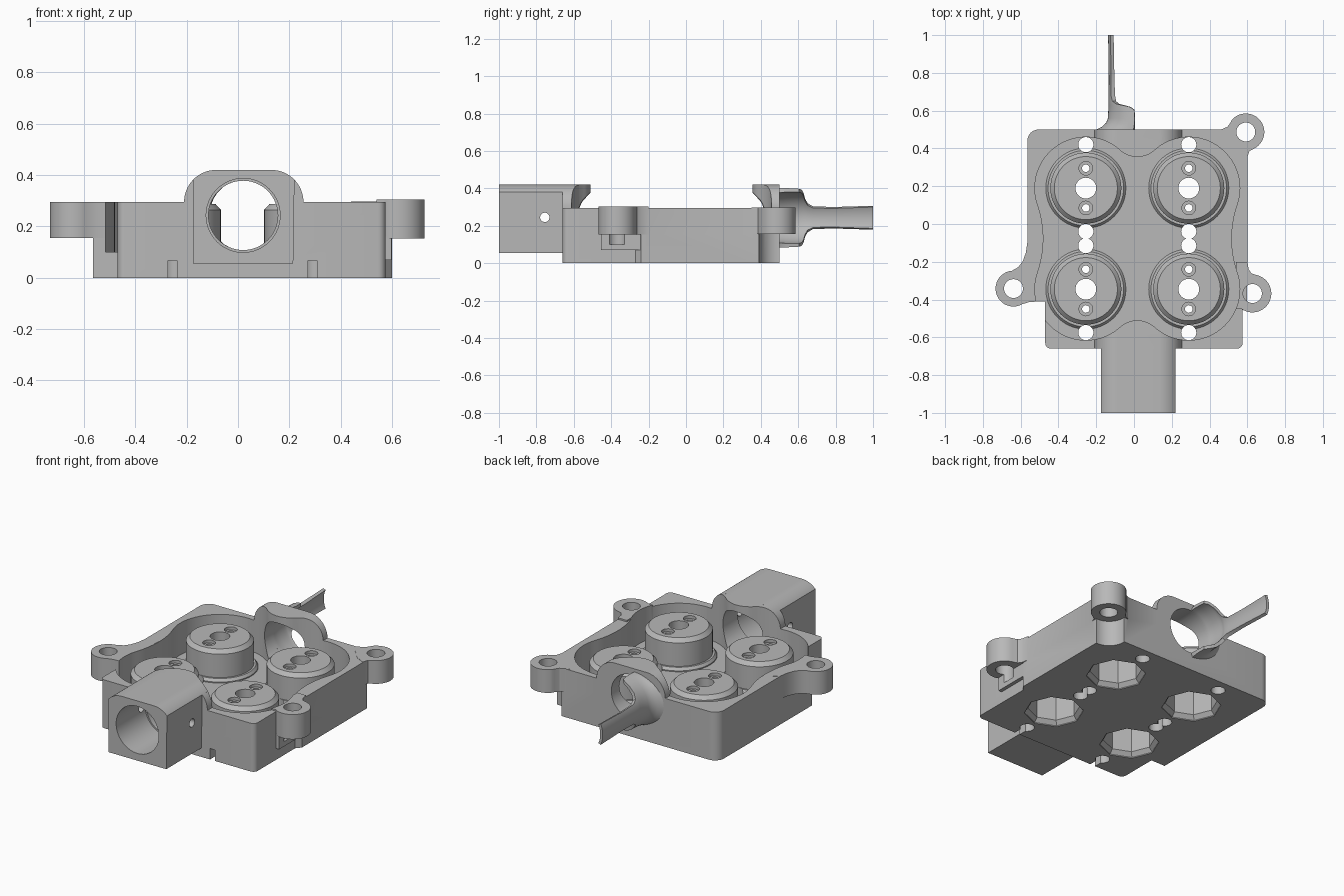
import bpy, bmesh
from math import sin, cos, radians, degrees, atan2, acos

if "Cube" in bpy.data.objects:
    bpy.data.objects.remove(bpy.data.objects["Cube"])

grey = bpy.data.materials.new("plain grey")
grey.use_nodes = True
grey.diffuse_color = (0.48, 0.48, 0.48, 1)
grey.node_tree.nodes["Principled BSDF"].inputs["Base Color"].default_value = (0.48, 0.48, 0.48, 1)


def finish(name, bm):
    bmesh.ops.recalc_face_normals(bm, faces=bm.faces)
    mesh = bpy.data.meshes.new(name)
    bm.to_mesh(mesh)
    bm.free()
    mesh.materials.append(grey)
    ob = bpy.data.objects.new(name, mesh)
    bpy.context.collection.objects.link(ob)
    return ob


def arc(cx, cy, r, a, b, n=16):
    return [(cx + r * cos(radians(a + (b - a) * i / n)),
             cy + r * sin(radians(a + (b - a) * i / n))) for i in range(n + 1)]


def prism(name, pts, lo, hi, axis="z"):
    """Extrude a flat outline between lo and hi along an axis."""
    place = {"z": lambda u, v, t: (u, v, t),
             "y": lambda u, v, t: (u, t, v),
             "x": lambda u, v, t: (t, u, v)}[axis]
    bm = bmesh.new()
    rings = [[bm.verts.new(place(u, v, t)) for u, v in pts] for t in (lo, hi)]
    for ring in rings:
        bm.faces.new(ring)
    n = len(pts)
    for i in range(n):
        j = (i + 1) % n
        bm.faces.new((rings[0][i], rings[0][j], rings[1][j], rings[1][i]))
    return finish(name, bm)


def rod(name, u, v, r, lo, hi, axis="z", n=32):
    return prism(name, arc(u, v, r, 0, 360, n)[:-1], lo, hi, axis)


def box(name, x0, x1, y0, y1, z0, z1):
    return prism(name, [(x0, y0), (x1, y0), (x1, y1), (x0, y1)], z0, z1)


def lathe(name, x, y, profile, n=64):
    """Turn a (radius, height) profile around a vertical axis."""
    bm = bmesh.new()
    vs = [bm.verts.new((r, 0, z)) for r, z in profile]
    es = [bm.edges.new(p) for p in zip(vs, vs[1:])]
    bmesh.ops.spin(bm, geom=vs + es, cent=(0, 0, 0), axis=(0, 0, 1),
                   angle=radians(360), steps=n, use_duplicate=False)
    bmesh.ops.remove_doubles(bm, verts=bm.verts, dist=1e-5)
    bmesh.ops.translate(bm, verts=bm.verts, vec=(x, y, 0))
    return finish(name, bm)


def combine(target, tool, op):
    tool.hide_render = True
    bpy.context.view_layer.objects.active = target
    mod = target.modifiers.new("bool", "BOOLEAN")
    mod.operation, mod.solver, mod.object = op, "EXACT", tool
    bpy.ops.object.modifier_apply(modifier=mod.name)
    bpy.data.objects.remove(tool)


def add(tool):
    combine(body, tool, "UNION")


def cut(tool):
    combine(body, tool, "DIFFERENCE")


XS, YS = (-0.255, 0.29), (-0.345, 0.19)
MX, MY = sum(XS) / 2, sum(YS) / 2
CX, CZ = 0.02, 0.243         # axis of the through bore
TOP = 0.295

# Main block, scooped out under the back ear
outline = (arc(-0.505, 0.44, 0.06, 180, 90, 8) + [(0.6, 0.5), (0.6, -0.24), (0.575, -0.27)]
           + arc(0.545, -0.63, 0.03, 0, -90, 6) + arc(-0.44, -0.63, 0.03, -90, -180, 6)
           + [(-0.47, -0.41), (-0.565, -0.41)])
body = prism("valve_block", outline, 0, TOP)
cut(rod("ear_scoop", 0.59, 0.49, 0.1, -0.1, 0.155))

# Arched hood across the block and the inlet block at the front
RA, ZA = 0.125, 0.295
add(prism("hood", [(-0.21, 0.1), (0.255, 0.1)] + arc(0.13, ZA, RA, 0, 90)
          + arc(-0.085, ZA, RA, 90, 180), -0.66, 0.5, "y"))
side = degrees(acos(0.09 / RA))
add(prism("inlet", [(-0.175, 0.055), (0.215, 0.055)] + arc(0.13, ZA, RA, side, 90)
          + arc(-0.085, ZA, RA, 90, 180 - side), -1, -0.6, "y"))

# Mounting ears with webs
add(prism("left_ear", [(-0.48, -0.05), (-0.565, -0.1), (-0.572, -0.15), (-0.588, -0.195), (-0.612, -0.228)]
          + arc(-0.638, -0.342, 0.095, 95, 300, 28) + [(-0.555, -0.413), (-0.515, -0.411), (-0.5, -0.39)],
          0.155, TOP + 0.001))
add(prism("right_ear", [(0.54, -0.2), (0.6, -0.2), (0.607, -0.24), (0.622, -0.262)]
          + arc(0.627, -0.368, 0.1, 75, -125, 28) + [(0.54, -0.45)], 0.153, 0.304))
add(prism("back_ear", [(0.54, 0.38), (0.44, 0.49), (0.465, 0.502), (0.495, 0.515), (0.513, 0.54)]
          + arc(0.592, 0.487, 0.098, 140, -60, 28) + [(0.61, 0.385), (0.599, 0.35)], 0.155, TOP + 0.002))
add(box("right_ledge", 0.5, 0.597, -0.455, -0.235, 0.07, 0.16))
for x, y in ((-0.638, -0.342), (0.627, -0.368), (0.592, 0.487)):
    cut(rod("ear_hole", x, y, 0.05, 0.1, 0.5))

# Clover shaped pocket: lobes around each post, joined by concave necks
R, dx, dy = 0.27, (XS[1] - XS[0]) / 2, (YS[1] - YS[0]) / 2


def neck(half, depth):
    k = R - depth
    h = (half ** 2 - k ** 2) / (2 * k)
    return h, h - depth, degrees(atan2(h, half))


hx, fx, ax = neck(dx, 0.165)   # back and front necks
hy, fy, ay = neck(dy, 0.225)   # side necks
clover = []
clover += arc(XS[1], YS[1], R, ay - 90, 180 - ax, 32)
clover += arc(MX, YS[1] + hx, fx, -ax, ax - 180)[1:-1]
clover += arc(XS[0], YS[1], R, ax, 270 - ay, 32)
clover += arc(XS[0] - hy, MY, fy, 90 - ay, ay - 90)[1:-1]
clover += arc(XS[0], YS[0], R, 90 + ay, 360 - ax, 32)
clover += arc(MX, YS[0] - hx, fx, 180 - ax, ax)[1:-1]
clover += arc(XS[1], YS[0], R, 180 + ax, 450 - ay, 32)
clover += arc(XS[1] + hy, MY, fy, 270 - ay, 90 + ay)[1:-1]
cut(prism("pocket", clover, 0.1, 0.8))

# Through bore, front recess and cross pin hole
cut(rod("bore", CX, CZ, 0.135, -1.1, 0.6, "y", 64))
cut(rod("recess", CX, CZ, 0.144, -1.1, -0.72, "y", 64))
cut(rod("pin_hole", -0.755, 0.245, 0.025, -0.4, 0.4, "x", 24))

# Posts, hollow from below with eight-sided ports, bolt holes on top
for x in XS:
    for y in YS:
        add(lathe("post", x, y, [(0, 0.05), (0.212, 0.05), (0.212, 0.106), (0.2, 0.122), (0.188, 0.122),
                                 (0.188, 0.265), (0.167, 0.288), (0, 0.288)]))
        cut(lathe("port", x, y, [(0, -0.02), (0.165, -0.02), (0.165, 0.005), (0.145, 0.03),
                                 (0.145, 0.2), (0, 0.2)], 8))
        cut(rod("post_hole", x, y, 0.055, 0.15, 0.5))
        for s in (-1, 1):
            cut(rod("screw_hole", x, y + s * 0.105, 0.02, 0.15, 0.5, n=20))
            cut(rod("screw_seat", x, y + s * 0.105, 0.036, 0.27, 0.5, n=24))

# Bolt holes through the block and drain slots at the front
for x in XS:
    for y in (0.42, -0.04, -0.115, -0.575):
        cut(rod("bolt_hole", x, y, 0.04, -0.1, 0.6))
    cut(box("drain_slot", x - 0.017, x + 0.017, -0.7, -0.575, -0.1, 0.067))

# Outlet lip: half collar that narrows into a long gutter
# sections: y, outer radius, inner radius, half angle
sections = [(0.485, 0.225, 0.135, 84), (0.5, 0.22, 0.135, 84), (0.515, 0.19, 0.136, 84),
            (0.535, 0.168, 0.138, 84), (0.56, 0.158, 0.138, 84), (0.605, 0.156, 0.138, 83),
            (0.62, 0.155, 0.137, 74), (0.629, 0.155, 0.136, 58), (0.636, 0.155, 0.134, 42),
            (0.65, 0.155, 0.132, 30), (0.68, 0.154, 0.131, 23), (0.8, 0.154, 0.134, 22),
            (1.0, 0.157, 0.14, 24)]
bm = bmesh.new()
STEPS = 24
loops = []
for y, ro, ri, half in sections:
    loop = []
    for r, sweep in ((ro, range(STEPS + 1)), (ri, range(STEPS, -1, -1))):
        for i in sweep:
            a = radians(180 - half + 2 * half * i / STEPS)
            loop.append(bm.verts.new((CX + r * cos(a), y, CZ + min(r, 0.16) * sin(a))))
    loops.append(loop)
for p, q in zip(loops, loops[1:]):
    for i in range(len(p)):
        j = (i + 1) % len(p)
        bm.faces.new((p[i], p[j], q[j], q[i]))
bm.faces.new(loops[0])
bm.faces.new(loops[-1])
lip = finish("outlet_lip", bm)

# Smooth curved walls, keep edges crisp
for ob in (body, lip):
    bpy.ops.object.select_all(action="DESELECT")
    ob.select_set(True)
    bpy.context.view_layer.objects.active = ob
    bpy.ops.object.shade_smooth_by_angle(angle=radians(30))
